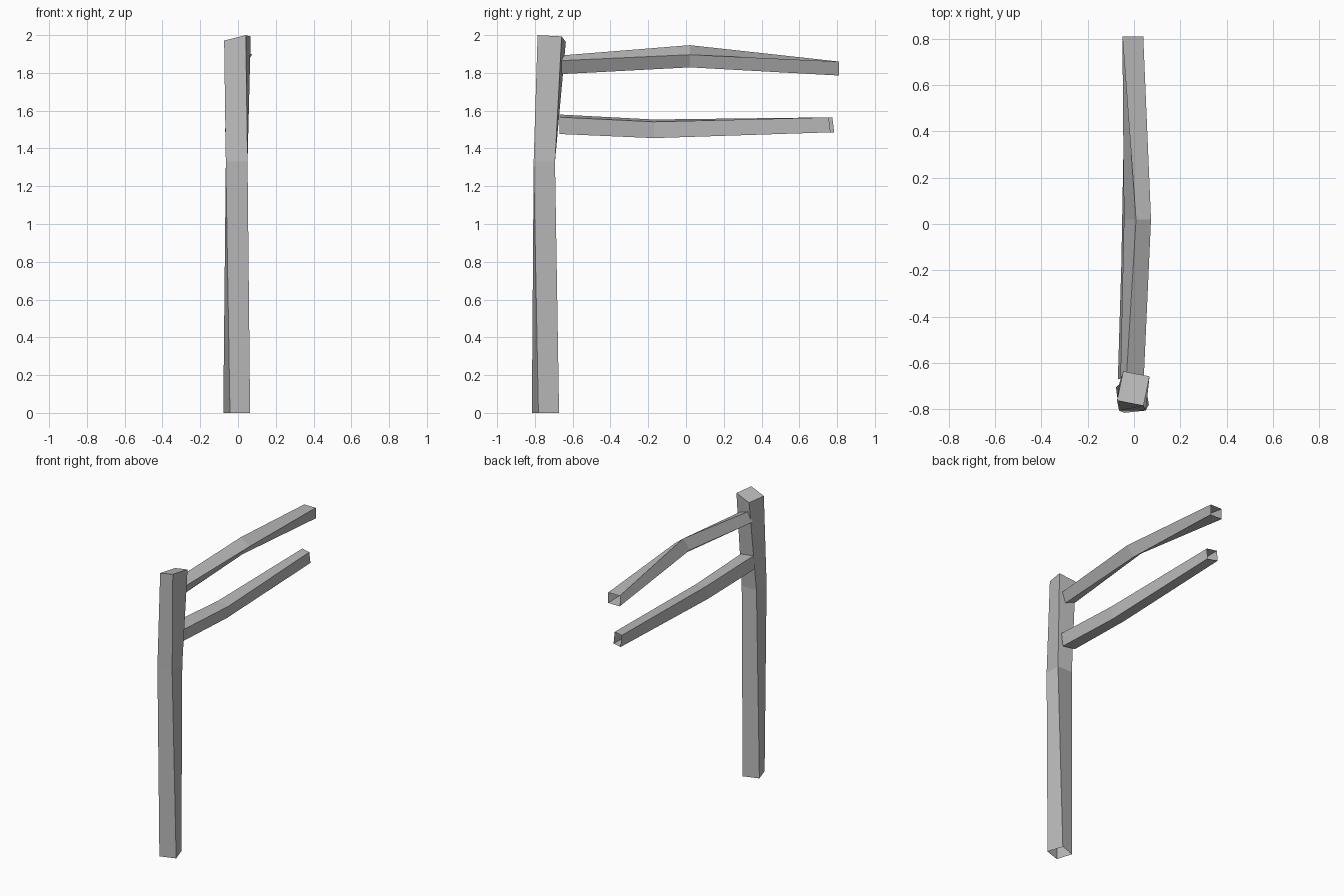
import bpy, bmesh
from math import radians
from mathutils import Vector, Euler

cube = bpy.data.objects.get("Cube")
if cube:
    bpy.data.objects.remove(cube)

# Plain weathered grey used for every beam
grey = bpy.data.materials.new("weathered_grey")
grey.use_nodes = True
colour = (0.5, 0.5, 0.5, 1)
grey.diffuse_color = colour
grey.node_tree.nodes["Principled BSDF"].inputs["Base Color"].default_value = colour


def section(bm, axis, centre, width, depth, turn):
    """Add one rectangular cross-section, turned in degrees about x, y and z."""
    rotation = Euler([radians(angle) for angle in turn]).to_matrix()
    side = Vector((width / 2, 0, 0))
    other = Vector((0, depth / 2, 0)) if axis == "z" else Vector((0, 0, depth / 2))
    corners = (-side - other, side - other, side + other, other - side)
    return [bm.verts.new(Vector(centre) + rotation @ corner) for corner in corners]


def beam(name, axis, sections, capped=False):
    """Skin a crooked hollow beam over its cross-sections."""
    bm = bmesh.new()
    rings = [section(bm, axis, *values) for values in sections]
    for lower, upper in zip(rings, rings[1:]):
        for i in range(len(lower)):
            j = (i + 1) % len(lower)
            bm.faces.new((lower[i], lower[j], upper[j], upper[i]))
    if capped:
        bm.faces.new(rings[-1])
    # Rails run along y, so their winding is mirrored
    if axis == "y":
        bmesh.ops.reverse_faces(bm, faces=bm.faces[:])
    mesh = bpy.data.meshes.new(name)
    bm.to_mesh(mesh)
    bm.free()
    mesh.materials.append(grey)
    beam_object = bpy.data.objects.new(name, mesh)
    bpy.context.collection.objects.link(beam_object)
    return beam_object


# Upright post: open at the ground, slanted cap on top
beam("post", "z", [
    ((-.007, -.744, 0), .112, .115, (0, 0, 18)),
    ((-.007, -.75, 1.33), .115, .113, (0, 0, 0)),
    ((-.003, -.711, 1.982), .12, .13, (-3, -14, -11)),
], capped=True)

# Upper rail: arched and twisted, open at the far end
beam("upper_rail", "y", [
    ((-.008, -.66, 1.843), .08, .076, (0, 20, 0)),
    ((.015, .02, 1.888), .082, .085, (0, 38, 0)),
    ((-.005, .81, 1.823), .09, .074, (0, 0, 0)),
])

# Lower rail: sagging, with a slanted open end
beam("lower_rail", "y", [
    ((-.014, -.67, 1.528), .1, .09, (0, 8, 0)),
    ((-.005, -.17, 1.504), .088, .087, (0, 8, 0)),
    ((-.005, .77, 1.525), .07, .08, (7, 0, -16)),
])
